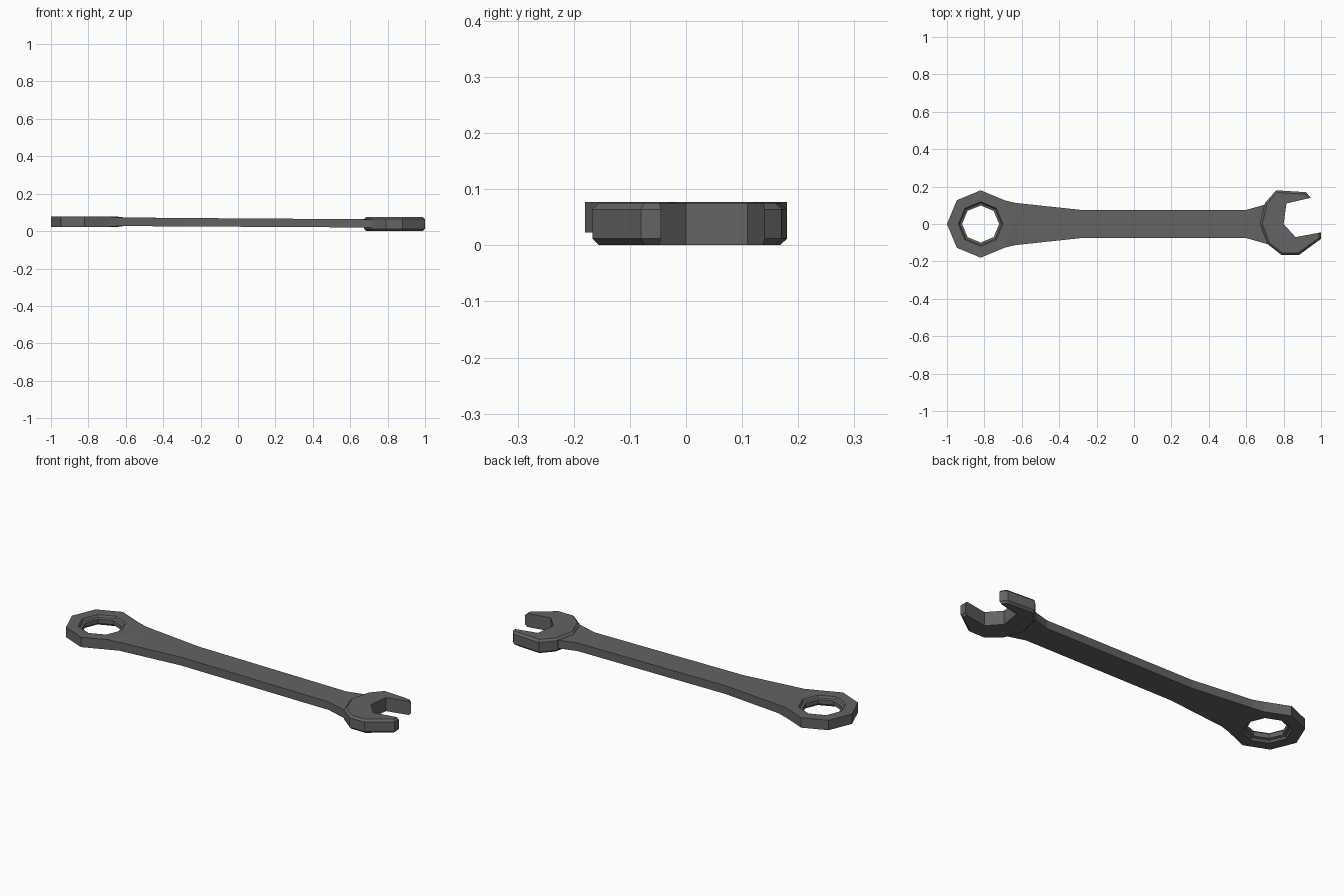
import bpy, bmesh, math

cube = bpy.data.objects.get("Cube")
if cube:
    bpy.data.objects.remove(cube)

steel = bpy.data.materials.new("dark_steel")
steel.use_nodes = True
colour = (0.125, 0.125, 0.125, 1)
steel.diffuse_color = colour
steel.node_tree.nodes["Principled BSDF"].inputs["Base Color"].default_value = colour


def finish(name, bm):
    bmesh.ops.recalc_face_normals(bm, faces=bm.faces)
    mesh = bpy.data.meshes.new(name)
    bm.to_mesh(mesh)
    bm.free()
    mesh.materials.append(steel)
    obj = bpy.data.objects.new(name, mesh)
    bpy.context.collection.objects.link(obj)
    return obj


def bridge(bm, a, b, closed=True):
    n = len(a)
    for i in range(n if closed else n - 1):
        j = (i + 1) % n
        bm.faces.new((a[i], a[j], b[j], b[i]))


# Ring end with the handle flowing out of its three inner corners
RING_X, SIDES = -0.82, 8
bm = bmesh.new()


def octagon(r, z):
    return [bm.verts.new((RING_X + r * math.cos(math.tau * i / SIDES),
                          r * math.sin(math.tau * i / SIDES), z))
            for i in range(SIDES)]


# Closed ring cross-section: outer wall, top lip, bore, bottom lip
section = [(0.18, 0.023), (0.18, 0.077), (0.119, 0.077), (0.112, 0.066),
           (0.099, 0.062), (0.099, 0.038), (0.112, 0.034), (0.119, 0.023)]
loops = [octagon(r, z) for r, z in section]
for k, loop in enumerate(loops):
    bridge(bm, loop, loops[(k + 1) % len(loops)])

# Remove the two outer walls covered by the handle
joint = [loops[k][i] for k in (0, 1) for i in (1, 0, -1)]
covered = [f for f in bm.faces if all(v in joint for v in f.verts)]
bmesh.ops.delete(bm, geom=covered, context='FACES_ONLY')
low, high = joint[:3], joint[3:]

# Handle stations: side x, middle x, half width, bottom z, top z
stations = [(-0.635, -0.61, 0.113, 0.027, 0.073),
            (-0.29, -0.29, 0.076, 0.025, 0.070),
            (0.60, 0.60, 0.075, 0.020, 0.064),
            (0.715, 0.72, 0.108, 0.019, 0.063)]
for xs, xm, w, z0, z1 in stations:
    plan = [(xs, w), (xm, 0), (xs, -w)]
    new_low = [bm.verts.new((x, y, z0)) for x, y in plan]
    new_high = [bm.verts.new((x, y, z1)) for x, y in plan]
    bridge(bm, low, new_low, False)
    bridge(bm, high, new_high, False)
    for s in (0, 2):
        bm.faces.new((low[s], high[s], new_high[s], new_low[s]))
    low, high = new_low, new_high
bridge(bm, low, high, False)
finish("ring_and_handle", bm)

# Open jaw: angled outline, mouth points listed last
outer = [(0.945, 0.14), (0.92, 0.17), (0.76, 0.18), (0.70, 0.112), (0.675, 0),
         (0.715, -0.108), (0.79, -0.167), (0.88, -0.167), (1.0, -0.08), (1.0, -0.045)]
mouth = [(0.863, -0.07), (0.80, 0.0), (0.815, 0.11)]
outline = outer + mouth
bm = bmesh.new()
bottom = [bm.verts.new((x, y, 0.001)) for x, y in outline]
top = [bm.verts.new((x, y, 0.075)) for x, y in outline]
bm.faces.new(bottom)
bm.faces.new(top)
bridge(bm, bottom, top)
bmesh.ops.recalc_face_normals(bm, faces=bm.faces)

# Chamfer the outside rim, leaving the mouth crisp
rim = [bm.edges.get((loop[i], loop[i + 1]))
       for loop in (bottom, top) for i in range(len(outer) - 1)]
bmesh.ops.bevel(bm, geom=rim, offset=0.011, offset_type='OFFSET',
                segments=1, affect='EDGES', clamp_overlap=True)
bmesh.ops.triangulate(bm, faces=[f for f in bm.faces if len(f.verts) > 4])
finish("open_jaw", bm)
